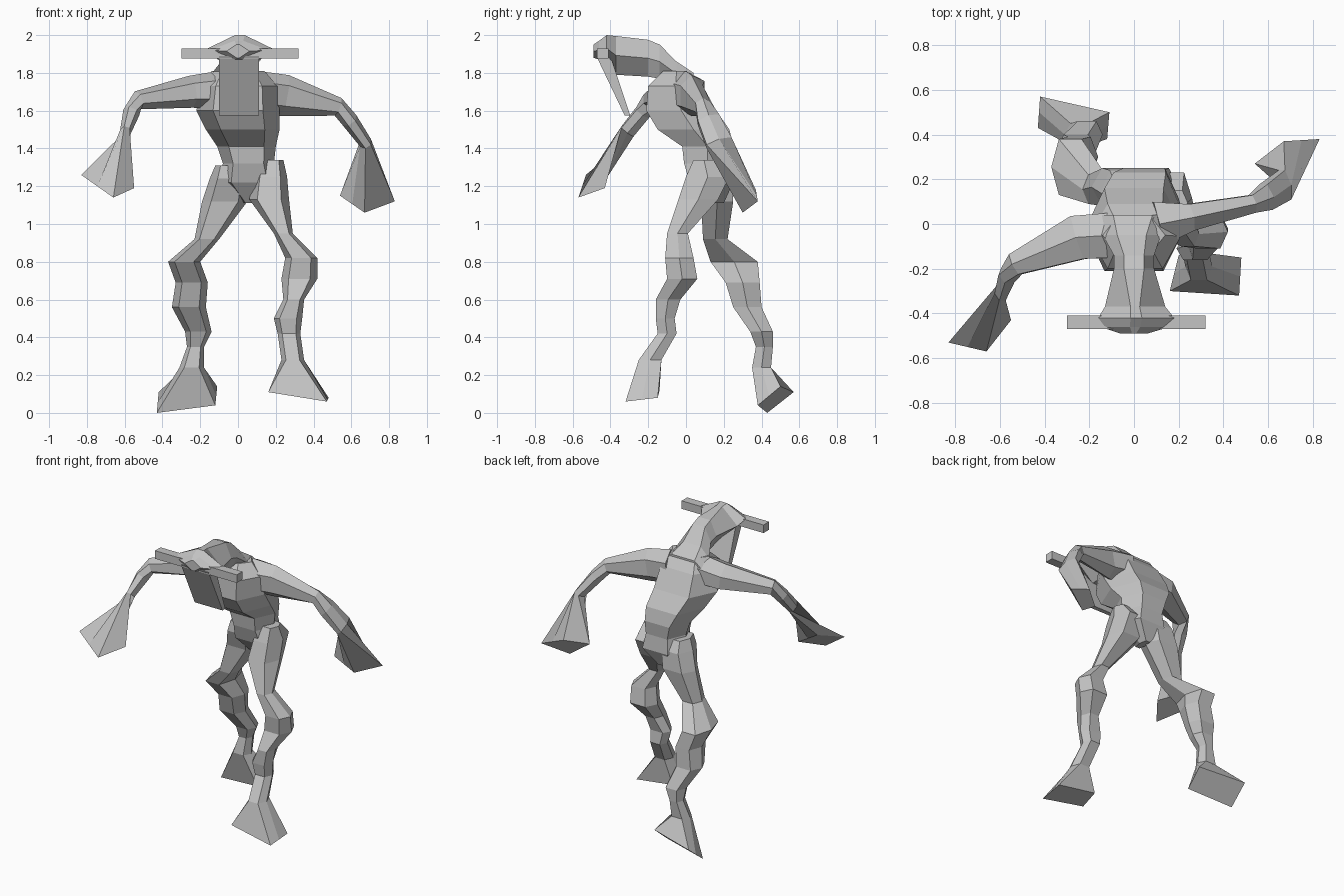
import bpy, bmesh
from mathutils import Vector

if "Cube" in bpy.data.objects:
    bpy.data.objects.remove(bpy.data.objects["Cube"], do_unlink=True)

clay = bpy.data.materials.new("plain grey")
clay.use_nodes = True
grey = (0.55, 0.55, 0.55, 1)
clay.diffuse_color = grey
clay.node_tree.nodes["Principled BSDF"].inputs["Base Color"].default_value = grey

X, Y, Z = Vector((1, 0, 0)), Vector((0, 1, 0)), Vector((0, 0, 1))


def hexagon(centre, u, v, k):
    """Six-sided section; k sets how square it is."""
    shape = [(1, 0), (k, 1), (-k, 1), (-1, 0), (-k, -1), (k, -1)]
    return [centre + u * a + v * b for a, b in shape]


def corner_ring(corners):
    """Four corners with two edge midpoints, to match a hexagon."""
    a, b, c, d = [Vector(p) for p in corners]
    return [(a + d) / 2, a, b, (b + c) / 2, c, d]


def slices(rows, u=X, v=Y, k=0.6):
    """Sections from (u min, u max, v min, v max, position)."""
    w = Vector((1, 1, 1)) - u - v
    return [hexagon(u * (a + b) / 2 + v * (c + d) / 2 + w * p,
                    u * (b - a) / 2, v * (d - c) / 2, k)
            for a, b, c, d, p in rows]


def sweep(rows, k=0.5):
    """Sections square to a path of (x, y, z, half height, half depth)."""
    pts = [Vector(r[:3]) for r in rows]
    rings = []
    for i, row in enumerate(rows):
        t = (pts[min(i + 1, len(pts) - 1)] - pts[max(i - 1, 0)]).normalized()
        v = (Y - t * Y.dot(t)).normalized()
        rings.append(hexagon(pts[i], v.cross(t) * row[3], v * row[4], k))
    return rings


def loft(name, rings):
    bm = bmesh.new()
    loops = [[bm.verts.new(p) for p in ring] for ring in rings]
    for lo, hi in zip(loops, loops[1:]):
        for i in range(len(lo)):
            j = (i + 1) % len(lo)
            bm.faces.new((lo[i], lo[j], hi[j], hi[i]))
    bm.faces.new(loops[0])
    bm.faces.new(loops[-1])
    bmesh.ops.recalc_face_normals(bm, faces=bm.faces)
    mesh = bpy.data.meshes.new(name)
    bm.to_mesh(mesh)
    bm.free()
    mesh.materials.append(clay)
    bpy.context.collection.objects.link(bpy.data.objects.new(name, mesh))


# Torso, from crotch to neck
loft("torso", slices([
    (.03, .08, .1, .2, 1.11), (-.1, .22, .02, .25, 1.22),
    (-.08, .19, -.01, .24, 1.32), (-.11, .2, -.02, .25, 1.41),
    (-.17, .22, -.15, .23, 1.5), (-.22, .22, -.21, .16, 1.6),
    (-.2, .21, -.2, .09, 1.73), (-.14, .14, -.12, .02, 1.81)]))

# Head, from nape to brow, with a ridge over the brow
loft("head", slices([
    (-.18, .17, 1.66, 1.8, .04), (-.14, .12, 1.73, 1.86, -.05),
    (-.09, .09, 1.77, 1.95, -.14), (-.09, .09, 1.78, 1.975, -.2)],
    u=X, v=Z, k=0.5) + slices([
    (-.13, .14, 1.79, 1.995, -.37), (-.16, .18, 1.86, 2, -.42),
    (-.15, .16, 1.87, 1.97, -.46), (-.06, .06, 1.88, 1.95, -.49)],
    u=X, v=Z, k=0.15))
loft("face_plate", slices([
    (-.1, .11, -.325, -.295, 1.575), (-.1, .11, -.475, -.4, 1.89)], k=1))
loft("brow_bar", slices([
    (-.47, -.41, 1.875, 1.93, -.3), (-.47, -.41, 1.875, 1.93, .32)],
    u=Y, v=Z, k=1))

# Arms, each ending in a flared hand
left_hand = [(.54, .27, 1.15), (.67, .37, 1.18), (.83, .38, 1.12), (.67, .3, 1.06)]
loft("left_arm", sweep([
    (.1, 0, 1.7, .11, .1), (.25, .03, 1.68, .11, .06),
    (.53, .09, 1.62, .05, .04), (.59, .12, 1.55, .045, .06),
    (.675, .175, 1.43, .035, .07)]) + [corner_ring(left_hand)])
right_hand = [(-.83, -.53, 1.26), (-.7, -.42, 1.28), (-.55, -.43, 1.19), (-.66, -.57, 1.14)]
loft("right_arm", sweep([
    (-.1, -.05, 1.71, .1, .1), (-.25, -.06, 1.7, .085, .1),
    (-.53, -.18, 1.655, .05, .05), (-.565, -.23, 1.59, .045, .04),
    (-.595, -.31, 1.49, .03, .04)]) + [corner_ring(right_hand)])

# Legs, each ending in a flared foot
left_foot = [(.48, -.15, .08), (.2, -.14, .12), (.16, -.3, .11), (.47, -.32, .06)]
loft("left_leg", slices([
    (.12, .24, .04, .15, 1.34), (.08, .26, 0, .23, 1.25),
    (.06, .27, -.04, .17, 1.13), (.19, .29, -.1, .01, .95),
    (.25, .42, -.11, .04, .82), (.23, .42, -.1, .06, .71),
    (.24, .35, -.16, -.03, .6), (.19, .34, -.16, -.06, .5),
    (.21, .33, -.15, -.05, .42), (.23, .35, -.25, -.13, .28)])
    + [corner_ring(left_foot)])
right_foot = [(-.11, .5, .14), (-.42, .57, .11), (-.43, .43, 0), (-.12, .38, .04)]
loft("right_leg", slices([
    (-.12, .02, .05, .2, 1.31), (-.15, .06, .04, .24, 1.24),
    (-.19, .05, .08, .25, 1.12), (-.23, -.1, .09, .22, .92),
    (-.37, -.2, .13, .38, .8),
    (-.33, -.16, .21, .39, .69), (-.35, -.17, .25, .4, .56),
    (-.28, -.14, .34, .46, .43), (-.27, -.18, .37, .46, .35),
    (-.31, -.18, .35, .45, .24)]) + [corner_ring(right_foot)])
